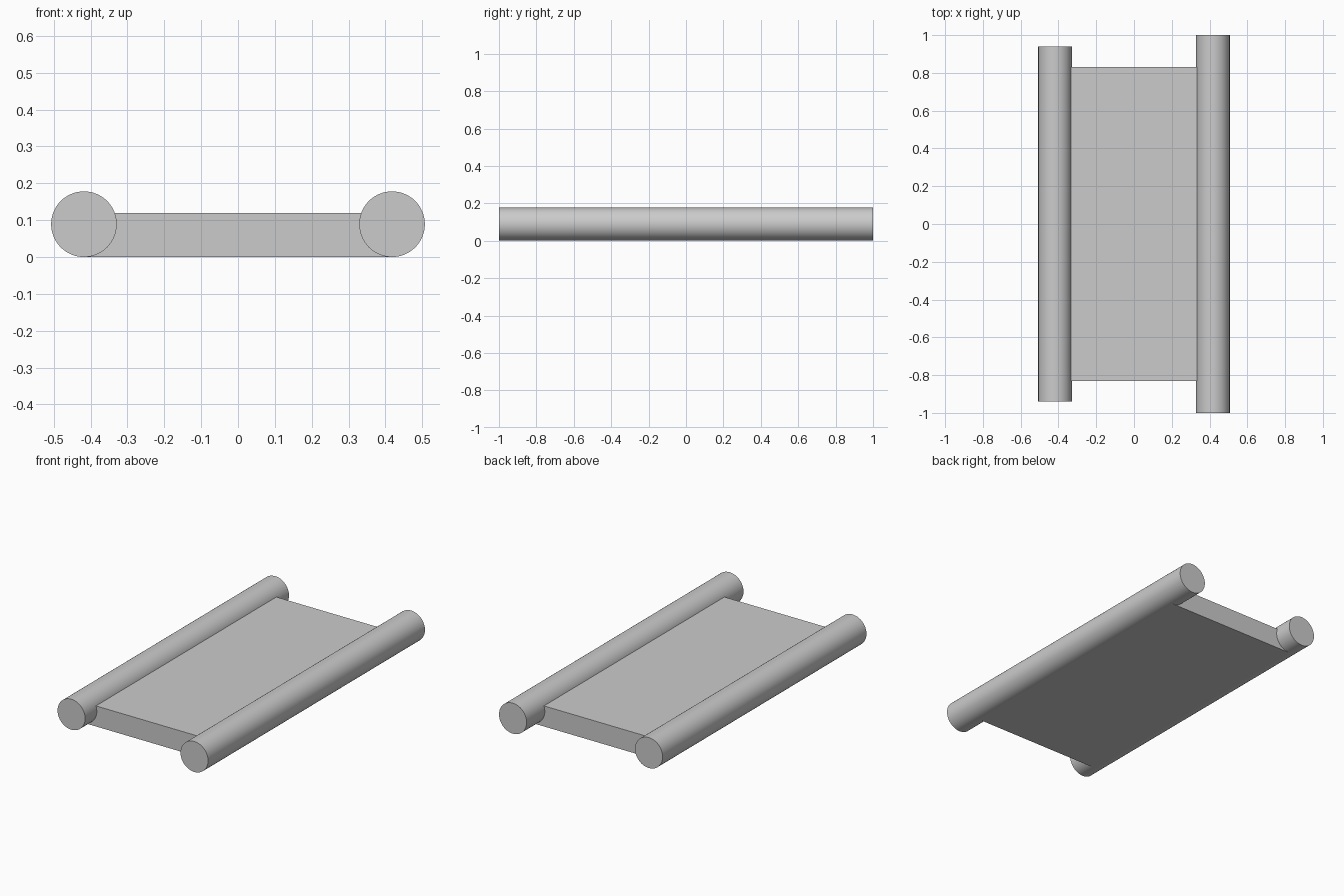
import bpy, math

if "Cube" in bpy.data.objects:
    bpy.data.objects.remove(bpy.data.objects["Cube"])

R = 0.089        # rail radius
RAIL_X = 0.418   # rail centre offset

grey = bpy.data.materials.new("light_grey")
grey.diffuse_color = (0.6, 0.6, 0.6, 1)
grey.use_nodes = True
grey.node_tree.nodes["Principled BSDF"].inputs["Base Color"].default_value = grey.diffuse_color


def rail(name, x, length):
    bpy.ops.mesh.primitive_cylinder_add(
        vertices=64, radius=R, depth=length,
        location=(x, 0, R), rotation=(math.pi / 2, 0, 0))
    ob = bpy.context.object
    ob.name = name
    ob.data.materials.append(grey)
    bpy.ops.object.shade_smooth_by_angle(angle=math.radians(30))


# Round side rails, the right one slightly longer
rail("left_rail", -RAIL_X, 1.88)
rail("right_rail", RAIL_X, 2.0)

# Flat deck running between the rail centres
bpy.ops.mesh.primitive_cube_add(size=1, location=(0, 0, 0.06))
deck = bpy.context.object
deck.name = "deck"
deck.scale = (2 * RAIL_X, 1.664, 0.12)
bpy.ops.object.transform_apply(location=False, rotation=False, scale=True)
deck.data.materials.append(grey)
